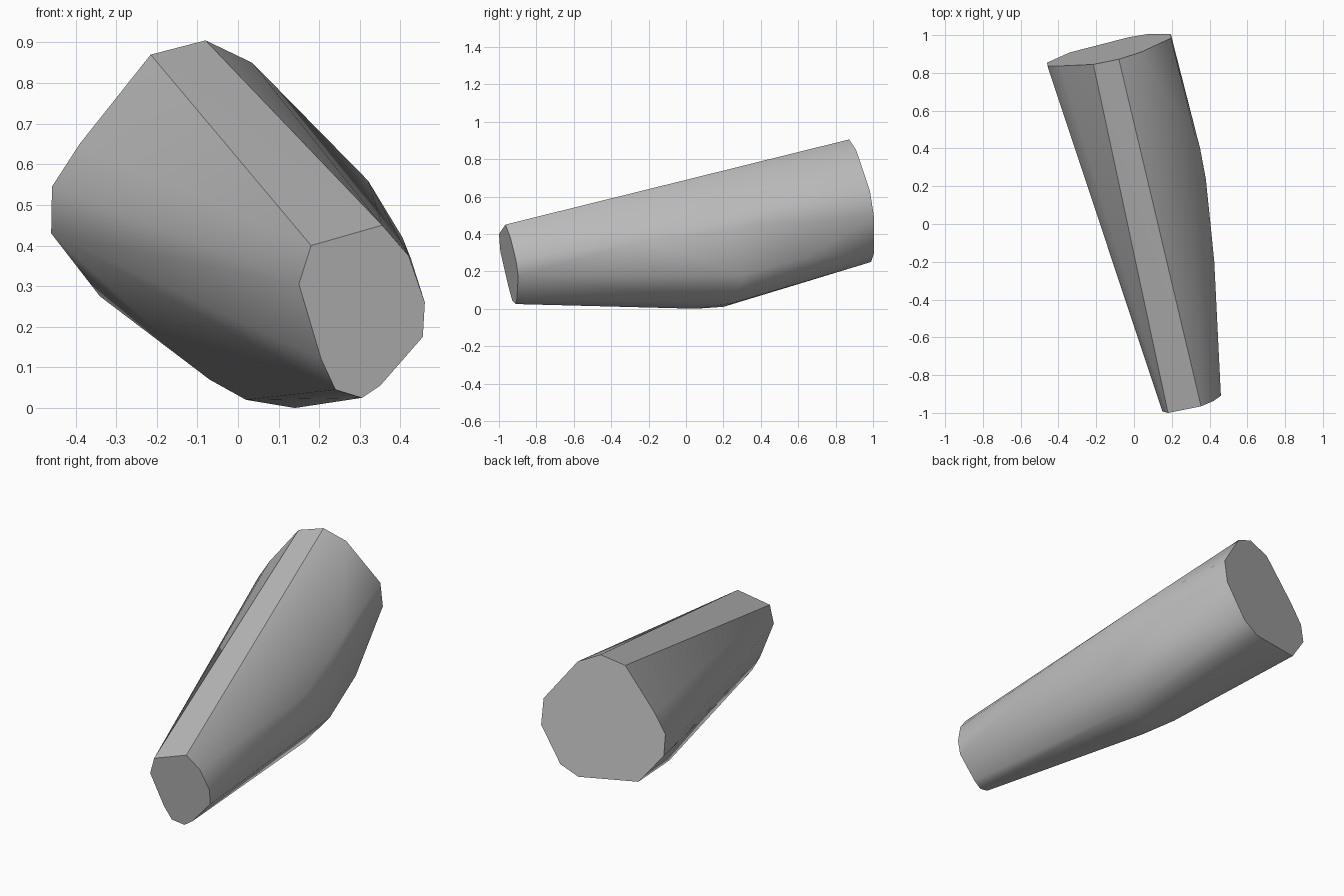
import bpy
import bmesh
import math
from mathutils import Vector

old_cube = bpy.data.objects.get("Cube")
if old_cube:
    bpy.data.objects.remove(old_cube, do_unlink=True)

# Both end caps are parallel slanted planes: y = offset + SLANT_X * x + SLANT_Z * z
SLANT_X, SLANT_Z = 0.245, -0.158
AXIS = Vector((-SLANT_X, 1, -SLANT_Z)).normalized()


def cap_points(profile, offset):
    return [(x, offset + SLANT_X * x + SLANT_Z * z, z) for x, z in profile]


# Cap outlines as (x, z); the first two points of each bound the flat top strip
front_cap = cap_points([
    (0.18, 0.40), (0.355, 0.45), (0.42, 0.375), (0.46, 0.26), (0.455, 0.175),
    (0.35, 0.055), (0.305, 0.025), (0.24, 0.045), (0.205, 0.12), (0.15, 0.305),
], -0.981)
back_cap = cap_points([
    (-0.215, 0.87), (-0.08, 0.905), (0.035, 0.85), (0.195, 0.63),
    (0.195, 0.49), (0.075, 0.30), (-0.025, 0.25), (-0.142, 0.26),
    (-0.34, 0.275), (-0.46, 0.43), (-0.458, 0.545), (-0.39, 0.65),
], 1.035)

# Bulge along the lower and outer side
bulge = [
    (0.32, 0.48, 0.56), (0.35, 0.4, 0.45), (0.38, 0.24, 0.42),
    (0.405, 0, 0.42), (0.425, -0.2, 0.37), (0.29, 0.63, 0.27),
    (0.36, 0.3, 0.18), (0.29, 0.4, 0.13), (0.24, 0.25, 0.03),
    (0.14, 0.05, 0), (0.08, 0.2, 0.01), (0.02, 0.1, 0.02), (-0.07, 0.25, 0.07),
]

# Wrap all sections in one convex skin
bm = bmesh.new()
for point in front_cap + back_cap + bulge:
    bm.verts.new(point)
bmesh.ops.convex_hull(bm, input=bm.verts[:], use_existing_faces=False)
bmesh.ops.delete(bm, geom=[v for v in bm.verts if not v.link_faces], context="VERTS")
bmesh.ops.dissolve_limit(bm, angle_limit=math.radians(1),
                         verts=bm.verts[:], edges=bm.edges[:])
bmesh.ops.recalc_face_normals(bm, faces=bm.faces[:])


# Smooth skin with crisp caps and a crisp flat strip on top
strip_corners = [Vector(p) for p in front_cap[:2] + back_cap[:2]]


def is_crisp(face):
    on_strip = all(any((v.co - c).length < 0.001 for c in strip_corners)
                   for v in face.verts)
    return on_strip or abs(face.normal.dot(AXIS)) > 0.97


crisp = {face for face in bm.faces if is_crisp(face)}
for face in bm.faces:
    face.smooth = face not in crisp
for edge in bm.edges:
    edge.smooth = not any(face in crisp for face in edge.link_faces)

mesh = bpy.data.meshes.new("tapered_limb")
bm.to_mesh(mesh)
bm.free()
limb = bpy.data.objects.new("tapered_limb", mesh)
bpy.context.collection.objects.link(limb)

# Plain grey finish
grey = bpy.data.materials.new("plain_grey")
grey.use_nodes = True
color = (0.5, 0.5, 0.5, 1)
grey.diffuse_color = color
grey.node_tree.nodes["Principled BSDF"].inputs["Base Color"].default_value = color
mesh.materials.append(grey)
